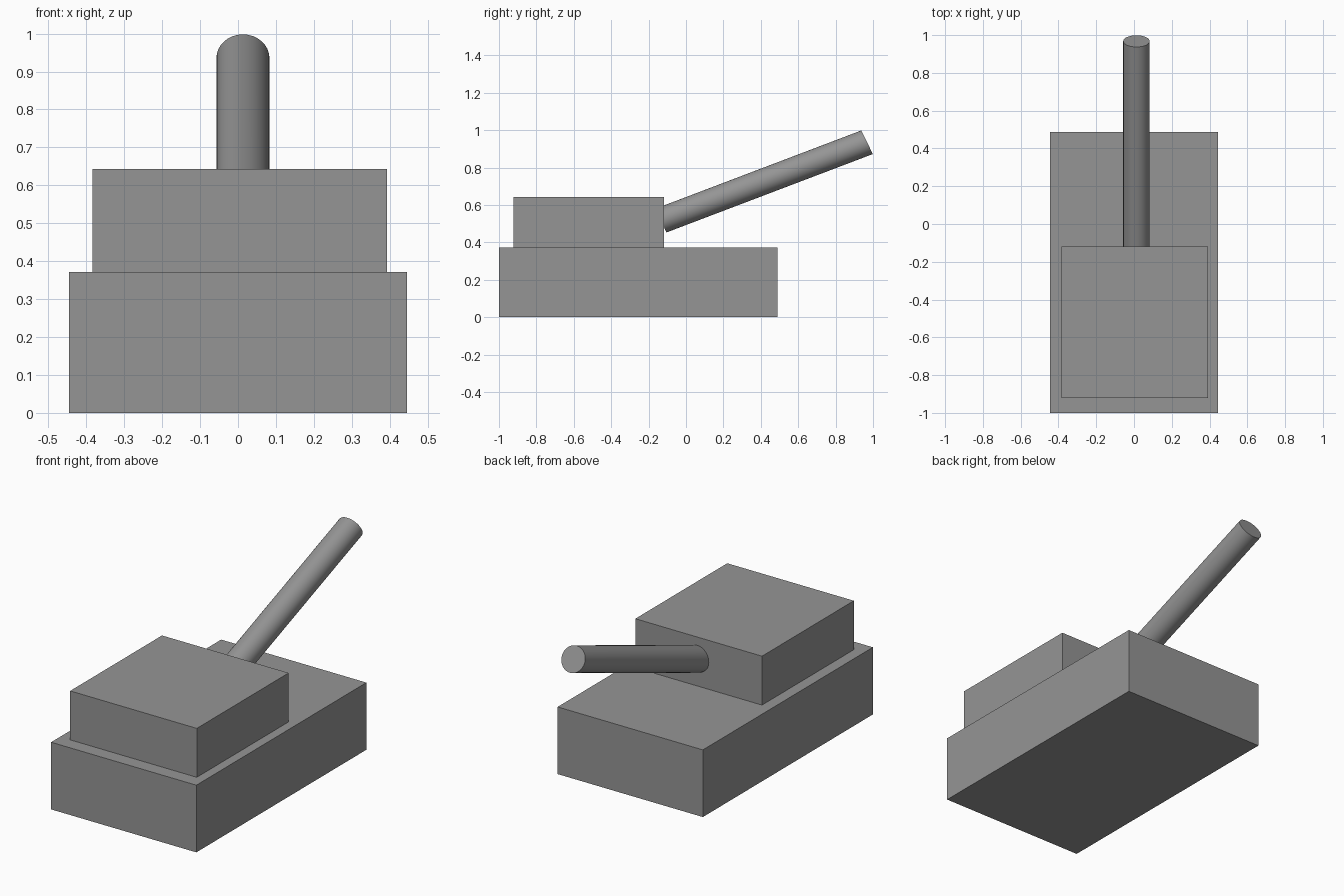
import bpy
import math
from mathutils import Matrix, Vector

cube = bpy.data.objects.get("Cube")
if cube:
    bpy.data.objects.remove(cube, do_unlink=True)

# Single plain grey for the whole model
grey = bpy.data.materials.new("plain_grey")
grey.use_nodes = True
colour = (0.3, 0.3, 0.3, 1)
grey.diffuse_color = colour
grey.node_tree.nodes["Principled BSDF"].inputs["Base Color"].default_value = colour


def box(name, low, high):
    low, high = Vector(low), Vector(high)
    bpy.ops.mesh.primitive_cube_add(size=1)
    obj = bpy.context.object
    obj.name = name
    size = Matrix.Diagonal(high - low).to_4x4()
    obj.data.transform(size)
    obj.location = (low + high) / 2
    obj.data.materials.append(grey)
    return obj


def slanted_rod(name, start, end, half_width, cap_radius):
    """Rod from start to end whose flat ends lean along cap_radius."""
    start, end, cap_radius = Vector(start), Vector(end), Vector(cap_radius)
    bpy.ops.mesh.primitive_cylinder_add(vertices=32, radius=1, depth=1)
    obj = bpy.context.object
    obj.name = name
    # Columns: sideways radius, leaning radius, long axis (right-handed)
    axes = Matrix((Vector((-half_width, 0, 0)), cap_radius, end - start))
    obj.data.transform(axes.transposed().to_4x4())
    obj.location = (start + end) / 2
    obj.data.materials.append(grey)
    bpy.ops.object.shade_smooth_by_angle(angle=math.radians(30))
    return obj


# Hull, turret and raised barrel
box("hull", (-0.445, -1, 0), (0.445, 0.488, 0.372))
box("turret", (-0.383, -0.922, 0.372), (0.393, -0.118, 0.643))
slanted_rod("barrel", (0.013, -0.135, 0.516), (0.013, 0.968, 0.935),
            0.07, (0, -0.031, 0.063))
